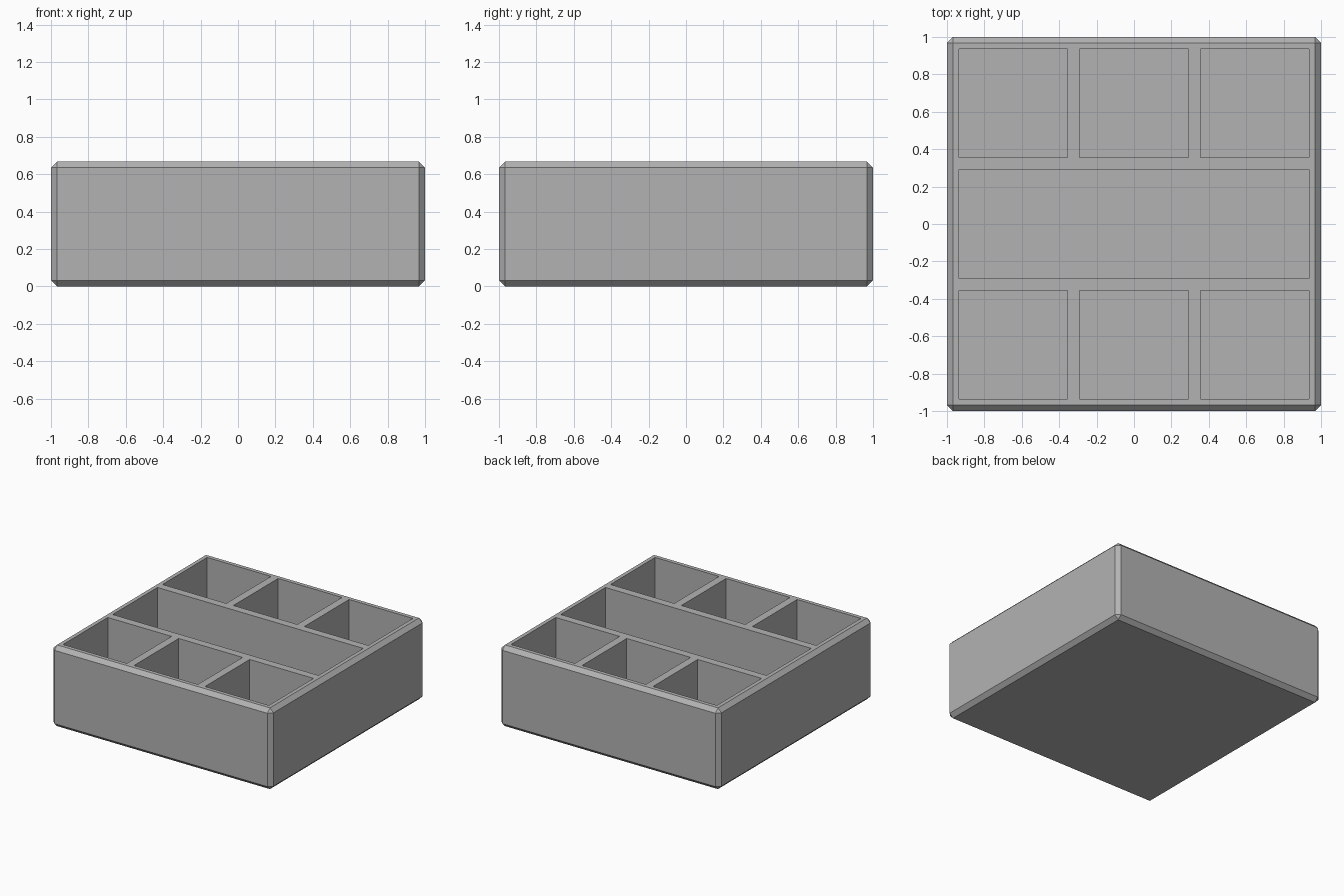
import bpy, bmesh
from mathutils import Matrix, Vector

if "Cube" in bpy.data.objects:
    bpy.data.objects.remove(bpy.data.objects["Cube"])

HEIGHT = 0.667
WALL = 2 / 31          # wall and floor thickness
CELL = 18 * WALL / 2   # width of one compartment
CHAMFER = WALL / 2
PITCH = CELL + WALL

grey = bpy.data.materials.new("plain grey")
grey.diffuse_color = (0.45, 0.45, 0.45, 1)
grey.use_nodes = True
grey.node_tree.nodes["Principled BSDF"].inputs["Base Color"].default_value = grey.diffuse_color


def add_box(bm, size, centre):
    m = Matrix.Translation(centre) @ Matrix.Diagonal(Vector((*size, 1)))
    bmesh.ops.create_cube(bm, size=1, matrix=m)


def make_object(name, bm):
    mesh = bpy.data.meshes.new(name)
    bm.to_mesh(mesh)
    bm.free()
    mesh.materials.append(grey)
    obj = bpy.data.objects.new(name, mesh)
    bpy.context.collection.objects.link(obj)
    return obj


# Chamfered tray body
bm = bmesh.new()
add_box(bm, (2, 2, HEIGHT), (0, 0, HEIGHT / 2))
bmesh.ops.bevel(bm, geom=bm.edges[:], offset=CHAMFER, segments=1,
                affect='EDGES', profile=0.5)
tray = make_object("divided_tray", bm)

# Compartments: three square cells front and back, one long trough between
bm = bmesh.new()
depth = HEIGHT - WALL + 0.1
z = WALL + depth / 2
for row in (-1, 1):
    for col in (-1, 0, 1):
        add_box(bm, (CELL, CELL, depth), (col * PITCH, row * PITCH, z))
add_box(bm, (2 - 2 * WALL, CELL, depth), (0, 0, z))
cutter = make_object("compartment_cutter", bm)
cutter.hide_render = True

# Hollow out the tray
cut = tray.modifiers.new("compartments", 'BOOLEAN')
cut.operation = 'DIFFERENCE'
cut.solver = 'EXACT'
cut.object = cutter
bpy.context.view_layer.objects.active = tray
tray.select_set(True)
bpy.ops.object.modifier_apply(modifier=cut.name)
bpy.data.objects.remove(cutter, do_unlink=True)
